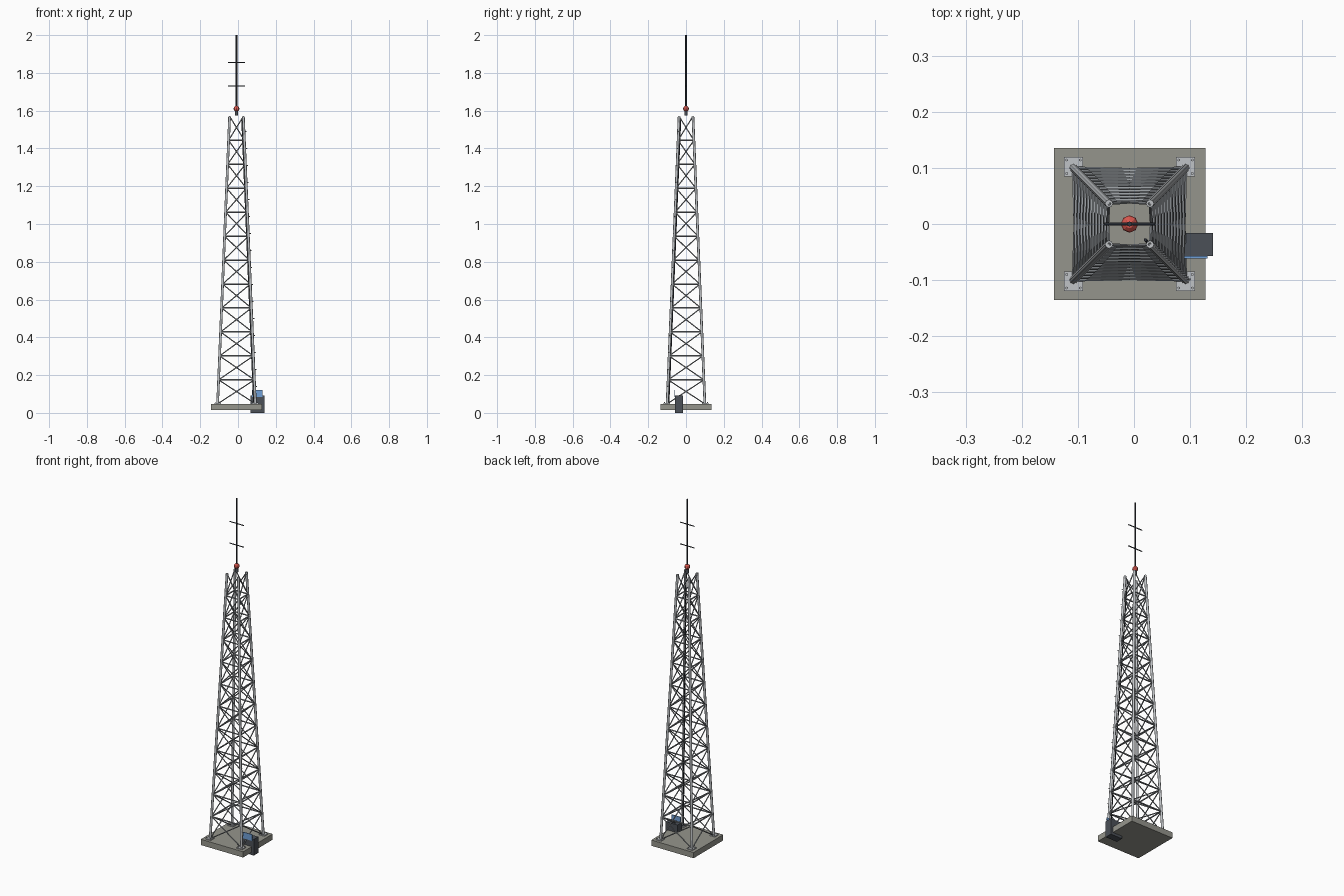
import bpy, bmesh, math
from mathutils import Vector, Matrix

if "Cube" in bpy.data.objects:
    bpy.data.objects.remove(bpy.data.objects["Cube"], do_unlink=True)

CX = -0.008                      # tower axis
Z0, Z1, BAYS = 0.048, 1.57, 12   # leg foot, leg top, lattice bays


def material(name, rgb):
    m = bpy.data.materials.new(name)
    m.use_nodes = True
    m.diffuse_color = (*rgb, 1)
    m.node_tree.nodes["Principled BSDF"].inputs["Base Color"].default_value = (*rgb, 1)
    return m


CONCRETE = material("concrete", (0.3, 0.3, 0.265))
STEEL = material("galvanised steel", (0.53, 0.55, 0.57))
BRACE = material("brace steel", (0.3, 0.32, 0.34))
DARK = material("dark metal", (0.03, 0.035, 0.045))
CABINET = material("cabinet grey", (0.07, 0.08, 0.095))
BLUE = material("blue panel", (0.16, 0.35, 0.68))
RED = material("beacon red", (0.72, 0.1, 0.08))


def finish(bm, name, mat, smooth=False):
    me = bpy.data.meshes.new(name)
    bm.to_mesh(me)
    bm.free()
    me.materials.append(mat)
    ob = bpy.data.objects.new(name, me)
    bpy.context.collection.objects.link(ob)
    if smooth:
        bpy.ops.object.select_all(action='DESELECT')
        ob.select_set(True)
        bpy.context.view_layer.objects.active = ob
        bpy.ops.object.shade_smooth_by_angle(angle=math.radians(50))
    return ob


def add_rod(bm, a, b, r, sides=6):
    a, b = Vector(a), Vector(b)
    d = b - a
    mat = Matrix.Translation((a + b) / 2) @ d.to_track_quat('Z', 'Y').to_matrix().to_4x4()
    bmesh.ops.create_cone(bm, cap_ends=True, segments=sides, radius1=r, radius2=r,
                          depth=d.length, matrix=mat)


def add_box(bm, lo, hi):
    lo, hi = Vector(lo), Vector(hi)
    bmesh.ops.create_cube(bm, size=1, matrix=Matrix.Translation((lo + hi) / 2)
                          @ Matrix.Diagonal((*(hi - lo), 1)))


def box(name, lo, hi, mat):
    bm = bmesh.new()
    add_box(bm, lo, hi)
    return finish(bm, name, mat)


def rods(name, pairs, r, mat, sides=6):
    bm = bmesh.new()
    for a, b in pairs:
        add_rod(bm, a, b, r, sides)
    return finish(bm, name, mat, True)


def leg_point(sx, sy, z, inset=0.0):
    t = (z - Z0) / (Z1 - Z0)
    h = 0.1 + (0.0365 - 0.1) * t - inset
    return Vector((CX + sx * h, sy * h, z))


CORNERS = [(-1, -1), (1, -1), (1, 1), (-1, 1)]
SIDES = list(zip(CORNERS, CORNERS[1:] + CORNERS[:1]))

# Foundation slab
box("foundation", (CX - 0.135, -0.135, 0.015), (CX + 0.135, 0.135, Z0), CONCRETE)

# Tapering legs
rods("legs", [(leg_point(*c, Z0), leg_point(*c, Z1)) for c in CORNERS], 0.007, STEEL, 8)

# Foot plates with anchor bolts
plates, bolts = bmesh.new(), bmesh.new()
for sx, sy in CORNERS:
    x, y = CX + sx * 0.1, sy * 0.102
    add_box(plates, (x - 0.017, y - 0.017, Z0), (x + 0.017, y + 0.017, Z0 + 0.005))
    for bx, by in CORNERS:
        p = Vector((x + bx * 0.012, y + by * 0.012, Z0))
        add_rod(bolts, p, p + Vector((0, 0, 0.01)), 0.0025)
finish(plates, "foot_plates", STEEL)
finish(bolts, "anchor_bolts", STEEL)

# Lattice: horizontal rings and crossed diagonals on each face
levels = [Z0 + (Z1 - Z0) * i / BAYS for i in range(BAYS + 1)]
rods("horizontal_braces", [(leg_point(*a, z), leg_point(*b, z))
                           for z in levels[1:-1] for a, b in SIDES], 0.004, BRACE)
diagonals = []
for low, high in zip(levels, levels[1:]):
    for a, b in SIDES:
        diagonals.append((leg_point(*a, low), leg_point(*b, high)))
        diagonals.append((leg_point(*b, low), leg_point(*a, high)))
rods("diagonal_braces", diagonals, 0.003, BRACE)

# Climbing pegs and feed cable on the front left leg
pegs = []
for i in range(16):
    p = leg_point(1, -1, 0.14 + 0.09 * i)
    pegs.append((p, p + Vector((0.013, -0.003, 0))))
rods("climbing_pegs", pegs, 0.002, BRACE)
rods("feed_cable", [(leg_point(1, -1, Z0, 0.009), leg_point(1, -1, Z1 - 0.02, 0.009))],
     0.003, DARK)

# Antenna mast with base collar and cross arms
rods("mast", [((CX, 0, 1.58), (CX, 0, 2.0))], 0.0045, DARK, 8)
rods("mast_collar", [((CX, 0, 1.575), (CX, 0, 1.602))], 0.009, CABINET, 8)
rods("cross_arms", [((CX - 0.045, 0, z), (CX + 0.045, 0, z)) for z in (1.73, 1.855)],
     0.003, DARK)

# Faceted warning beacon
bm = bmesh.new()
bmesh.ops.create_uvsphere(bm, u_segments=8, v_segments=6, radius=0.0155,
                          matrix=Matrix.Translation((CX, 0, 1.61)))
finish(bm, "beacon", RED)

# Equipment cabinet reaching in under the lattice, with its blue panel
box("cabinet", (0.066, -0.057, 0.0), (0.141, -0.016, 0.093), CABINET)
box("cabinet_panel", (0.075, -0.0615, 0.084), (0.131, -0.057, 0.12), BLUE)
